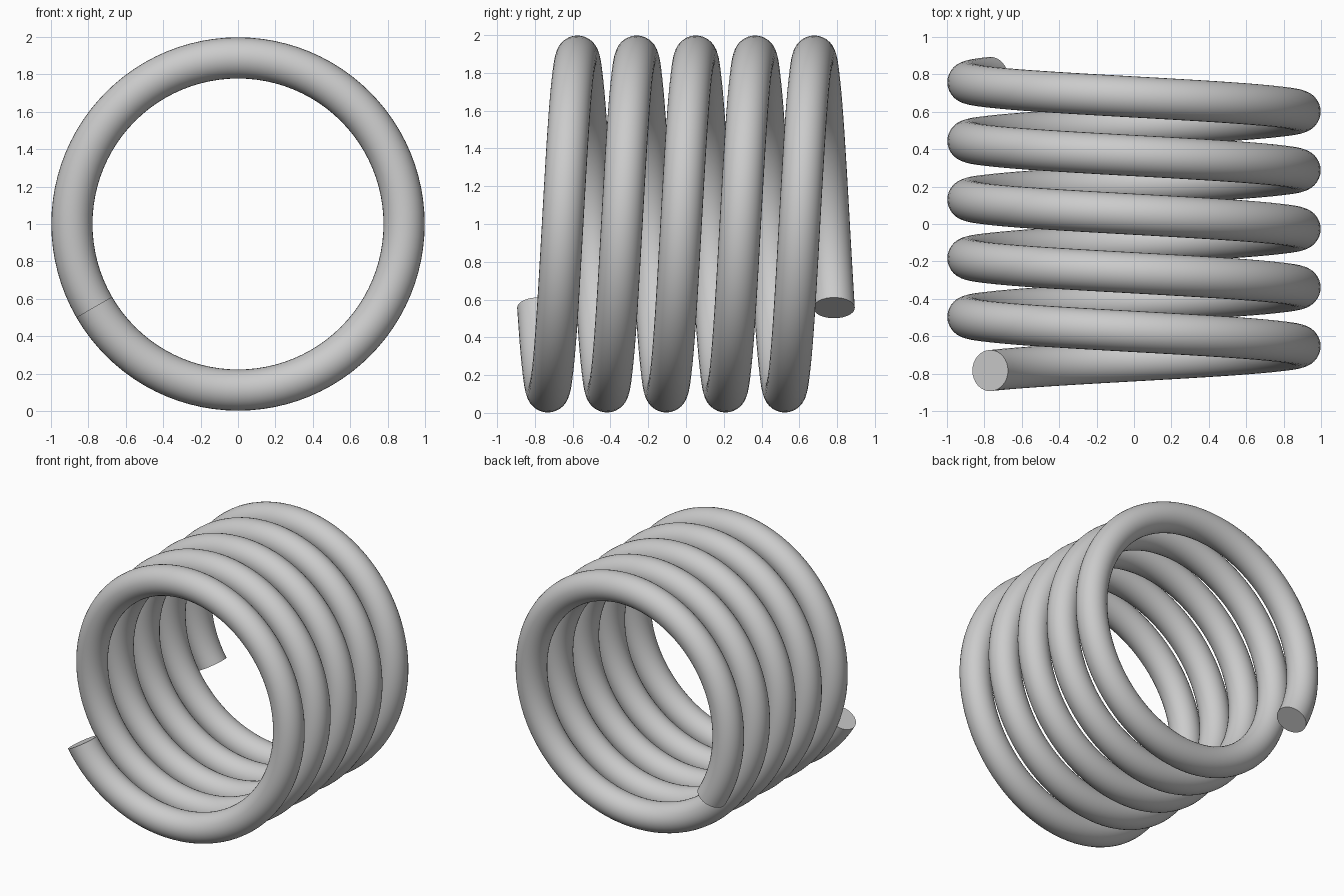
import bpy, bmesh, math

cube = bpy.data.objects.get("Cube")
if cube:
    bpy.data.objects.remove(cube, do_unlink=True)

COIL_R, WIRE_R = 0.888, 0.11
TURNS, PITCH = 5, 0.3135
STEPS, SIDES = 96, 32          # per turn, around the wire
START = math.radians(210)

# Steel colour
steel = bpy.data.materials.new("grey steel")
colour = (0.6, 0.6, 0.6, 1)
steel.use_nodes = True
steel.diffuse_color = colour
steel.node_tree.nodes["Principled BSDF"].inputs["Base Color"].default_value = colour

# Round wire section swept along a helix about the y axis
bm = bmesh.new()


def wire_ring(turn):
    a = START + turn * math.tau
    y = (turn - TURNS / 2) * PITCH
    ring = []
    for k in range(SIDES):
        b = k * math.tau / SIDES
        r = COIL_R + WIRE_R * math.cos(b)
        ring.append(bm.verts.new((r * math.cos(a), y + WIRE_R * math.sin(b),
                                  1 + r * math.sin(a))))
    return ring


rings = [wire_ring(i / STEPS) for i in range(TURNS * STEPS + 1)]
for near, far in zip(rings, rings[1:]):
    for k in range(SIDES):
        n = (k + 1) % SIDES
        bm.faces.new((near[k], near[n], far[n], far[k])).smooth = True

# Flat cut ends with crisp rims
for ring in (rings[0], rings[-1]):
    cap = bm.faces.new(ring)
    for edge in cap.edges:
        edge.smooth = False
bmesh.ops.recalc_face_normals(bm, faces=bm.faces)

mesh = bpy.data.meshes.new("coil_spring")
bm.to_mesh(mesh)
bm.free()
mesh.materials.append(steel)
spring = bpy.data.objects.new("coil_spring", mesh)
bpy.context.collection.objects.link(spring)
